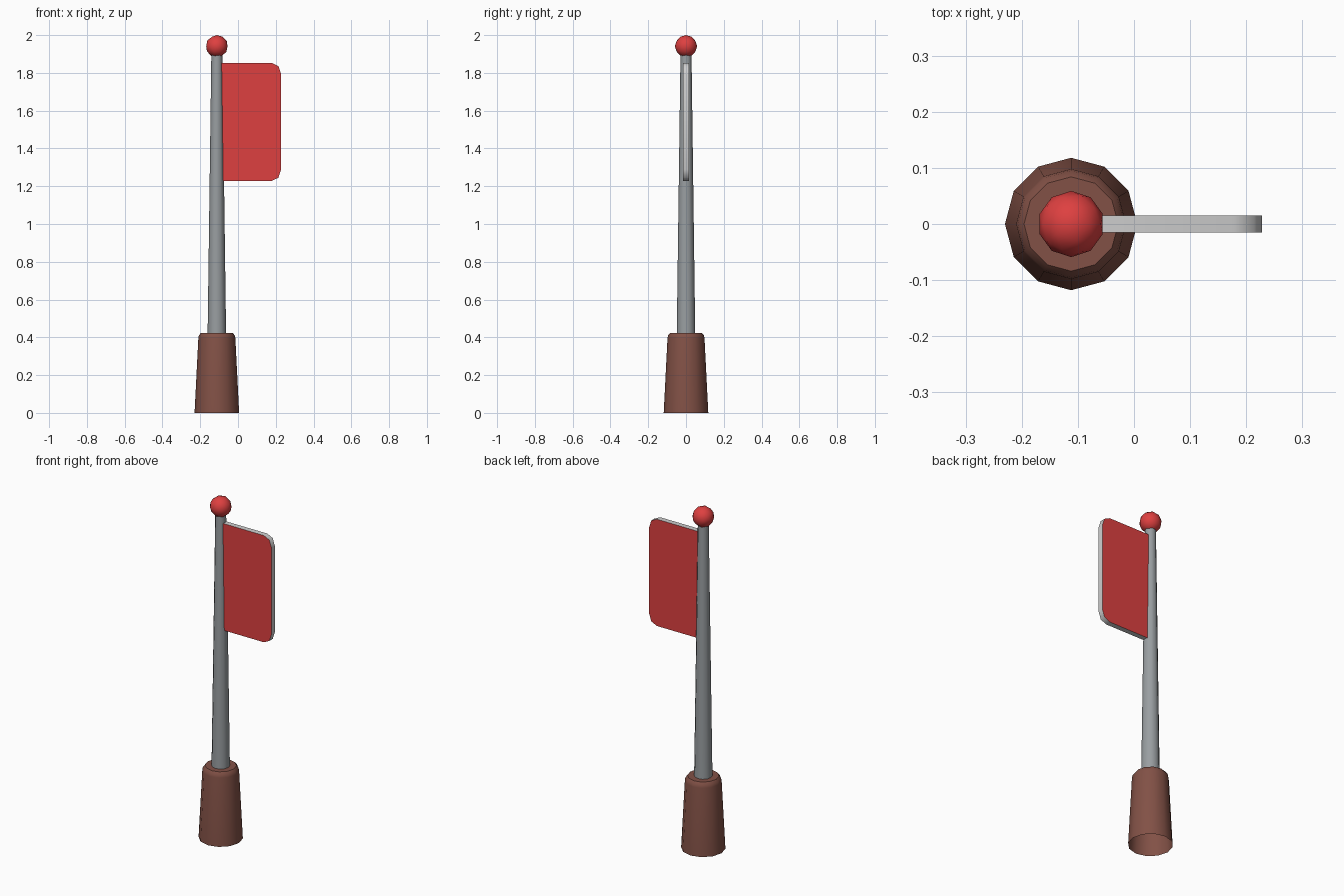
import bpy, bmesh, math

if "Cube" in bpy.data.objects:
    bpy.data.objects.remove(bpy.data.objects["Cube"])

CX = -0.112  # pole axis


def material(name, r, g, b):
    lin = [((c / 255 + 0.055) / 1.055) ** 2.4 for c in (r, g, b)]
    m = bpy.data.materials.new(name)
    m.diffuse_color = (*lin, 1)
    m.use_nodes = True
    m.node_tree.nodes["Principled BSDF"].inputs["Base Color"].default_value = m.diffuse_color
    return m


red = material("red", 222, 64, 64)
brown = material("brown", 130, 81, 70)
steel = material("steel grey", 153, 158, 161)
pale = material("pale grey", 207, 207, 207)


def finish(name, bm, mats, angle=40):
    bmesh.ops.recalc_face_normals(bm, faces=bm.faces)
    me = bpy.data.meshes.new(name)
    bm.to_mesh(me)
    bm.free()
    ob = bpy.data.objects.new(name, me)
    bpy.context.collection.objects.link(ob)
    for m in mats:
        me.materials.append(m)
    bpy.ops.object.select_all(action='DESELECT')
    ob.select_set(True)
    bpy.context.view_layer.objects.active = ob
    bpy.ops.object.shade_smooth_by_angle(angle=math.radians(angle))
    return ob


def lathe(name, profile, mat, sides=12):
    """Revolve (radius, z) points around the pole axis, capped on top."""
    bm = bmesh.new()
    rings = [[bm.verts.new((CX + r * math.cos(2 * math.pi * i / sides),
                            r * math.sin(2 * math.pi * i / sides), z))
              for i in range(sides)] for r, z in profile]
    for a, b in zip(rings, rings[1:]):
        for i in range(sides):
            j = (i + 1) % sides
            bm.faces.new((a[i], a[j], b[j], b[i]))
    bm.faces.new(rings[-1])
    return finish(name, bm, [mat])


# Tapered foot, open underneath, and the tapered pole
lathe("base", [(0.118, 0), (0.098, 0.395), (0.095, 0.41), (0.084, 0.424)], brown)
lathe("pole", [(0.049, 0.41), (0.029, 1.91)], steel)

# Ball on top
bm = bmesh.new()
bmesh.ops.create_icosphere(bm, subdivisions=2, radius=0.059)
bmesh.ops.translate(bm, verts=bm.verts, vec=(CX, 0, 1.941))
finish("finial_ball", bm, [red], 60)

# Flag panel with rounded outer corners, pale rim
x0, x1, z0, z1 = CX + 0.01, 0.228, 1.228, 1.853
corner = [(0.05, 0), (0.014, 0.017), (0, 0.06)]  # inset from the corner
outline = ([(x0, z0)] + [(x1 - a, z0 + b) for a, b in corner]
           + [(x1 - a, z1 - b) for a, b in reversed(corner)] + [(x0, z1)])
bm = bmesh.new()
face = bm.faces.new([bm.verts.new((x, -0.0155, z)) for x, z in outline])
ext = bmesh.ops.extrude_face_region(bm, geom=[face], use_keep_orig=True)
bmesh.ops.translate(bm, vec=(0, 0.031, 0),
                    verts=[v for v in ext["geom"] if isinstance(v, bmesh.types.BMVert)])
bm.normal_update()
for f in bm.faces:
    f.material_index = 0 if abs(f.normal.y) > 0.9 else 1
finish("flag", bm, [red, pale], 50)
